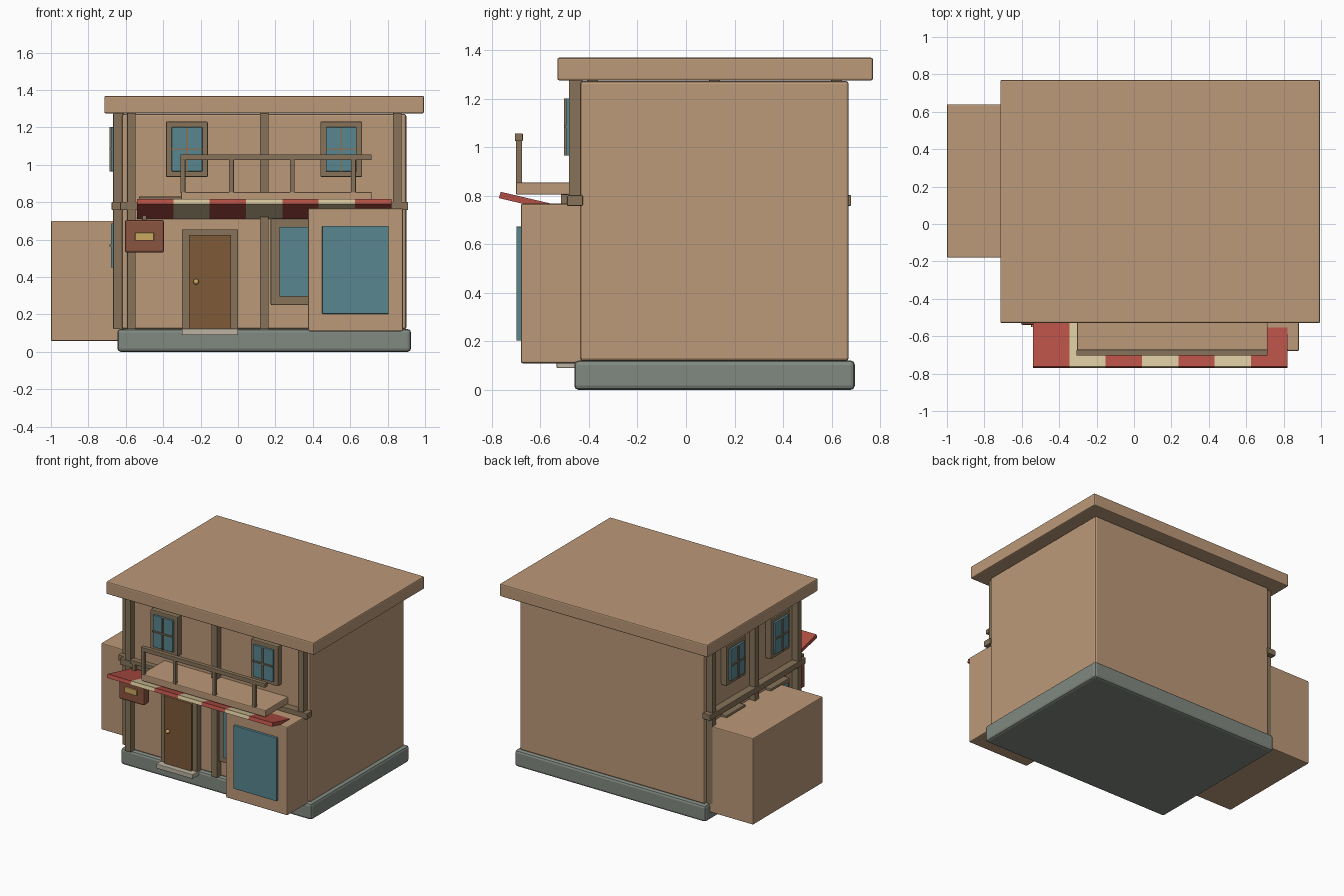
import bpy, bmesh
from mathutils import Vector

if "Cube" in bpy.data.objects:
    bpy.data.objects.remove(bpy.data.objects["Cube"])


def material(name, rgb):
    m = bpy.data.materials.new(name)
    m.diffuse_color = (*rgb, 1)
    m.use_nodes = True
    m.node_tree.nodes["Principled BSDF"].inputs["Base Color"].default_value = m.diffuse_color
    return m


WALL = material("plaster", (0.50, 0.32, 0.19))
TIMBER = material("timber", (0.24, 0.17, 0.10))
GLASS = material("glass", (0.10, 0.24, 0.28))
STONE = material("stone", (0.22, 0.25, 0.22))
RED = material("red_cloth", (0.45, 0.08, 0.06))
CREAM = material("cream_cloth", (0.67, 0.56, 0.33))
DOOR = material("door_wood", (0.21, 0.10, 0.04))
SIGN = material("sign_wood", (0.26, 0.09, 0.05))
GOLD = material("gold", (0.60, 0.40, 0.12))
STEP = material("step_stone", (0.50, 0.45, 0.36))


def finish(name, bm, mat, bevel=0):
    bmesh.ops.recalc_face_normals(bm, faces=bm.faces)
    mesh = bpy.data.meshes.new(name)
    bm.to_mesh(mesh)
    bm.free()
    mesh.materials.append(mat)
    ob = bpy.data.objects.new(name, mesh)
    bpy.context.collection.objects.link(ob)
    if bevel:
        mod = ob.modifiers.new("soft_edges", 'BEVEL')
        mod.width = bevel
        mod.segments = 2
    return ob


def box(name, x, y, z, mat, bevel=0.003):
    """Box from (min, max) pairs."""
    bm = bmesh.new()
    bmesh.ops.create_cube(bm, size=1)
    for v in bm.verts:
        v.co = Vector([r[0] if c < 0 else r[1] for r, c in zip((x, y, z), v.co)])
    return finish(name, bm, mat, bevel)


def wall_box(name, side, u, d, z, mat, bevel=0.003):
    """Box fixed to the front or left wall: u along the wall, d outward from it."""
    if side == "front":
        return box(name, u, (-0.435 - d[1], -0.435 - d[0]), z, mat, bevel)
    return box(name, (-0.62 - d[1], -0.62 - d[0]), u, z, mat, bevel)


def window(name, side, u, z):
    """Four-pane window centred at u, z."""
    w, h = 0.112, 0.148
    wall_box(name + "_frame", side, (u - w, u + w), (-0.01, 0.045), (z - h, z + h), TIMBER, 0.006)
    gw, gh = w - 0.03, h - 0.03
    wall_box(name + "_glass", side, (u - gw, u + gw), (0.03, 0.06), (z - gh, z + gh), GLASS)
    wall_box(name + "_mullion", side, (u - 0.005, u + 0.005), (0.05, 0.068), (z - gh, z + gh), TIMBER, 0)
    wall_box(name + "_crossbar", side, (u - gw, u + gw), (0.05, 0.068), (z - 0.005, z + 0.005), TIMBER, 0)


# Main volumes
box("foundation", (-0.645, 0.925), (-0.46, 0.695), (0, 0.122), STONE, 0.018)
box("main_walls", (-0.62, 0.90), (-0.435, 0.67), (0.12, 1.272), WALL, 0.012)
box("roof_slab", (-0.715, 0.995), (-0.53, 0.77), (1.275, 1.368), WALL, 0.008)
box("side_annex", (-1.0, -0.60), (-0.18, 0.64), (0.058, 0.70), WALL, 0.006)

# Timber frame on the front and left walls
for side, centres, span in (("front", (-0.57, 0.14, 0.852), (-0.63, 0.91)),
                            ("left", (-0.385, 0.118, 0.62), (-0.445, 0.68))):
    for i, u in enumerate(centres):
        wall_box(f"{side}_post_{i}", side, (u - 0.023, u + 0.023), (-0.01, 0.047), (0.122, 1.275), TIMBER)
    wall_box(side + "_beam", side, span, (-0.01, 0.055), (0.758, 0.802), TIMBER, 0.004)

# Windows
for i, u in enumerate((-0.273, 0.552)):
    window(f"front_window_{i}", "front", u, 1.083)
for i, u in enumerate((-0.16, 0.36)):
    window(f"left_upper_window_{i}", "left", u, 1.083)
    window(f"left_lower_window_{i}", "left", u, 0.568)
wall_box("shop_window_frame", "front", (0.175, 0.62), (-0.01, 0.045), (0.25, 0.712), TIMBER, 0.006)
wall_box("shop_window_glass", "front", (0.222, 0.575), (0.03, 0.06), (0.295, 0.668), GLASS)

# Bay with display glass
box("bay", (0.375, 0.882), (-0.68, -0.42), (0.11, 0.767), WALL, 0.008)
box("bay_glass", (0.45, 0.805), (-0.698, -0.67), (0.203, 0.673), GLASS)

# Door
wall_box("door_frame", "front", (-0.30, 0.0), (-0.01, 0.045), (0.12, 0.655), TIMBER)
wall_box("door_panel", "front", (-0.262, -0.037), (0.02, 0.06), (0.122, 0.625), DOOR)
box("door_step", (-0.30, 0.0), (-0.533, -0.43), (0.09, 0.124), STEP, 0.004)
bm = bmesh.new()
bmesh.ops.create_uvsphere(bm, u_segments=12, v_segments=8, radius=0.015)
bmesh.ops.translate(bm, verts=bm.verts, vec=(-0.224, -0.507, 0.375))
for f in bm.faces:
    f.smooth = True
finish("door_knob", bm, GOLD)

# Striped awning, rising outward
profile = ((-0.77, 0.790), (-0.763, 0.816), (-0.43, 0.738), (-0.43, 0.710))
stripe = 1.36 / 7
for i in range(7):
    bm = bmesh.new()
    face = bm.faces.new([bm.verts.new((-0.54 + i * stripe, y, z)) for y, z in profile])
    ext = bmesh.ops.extrude_face_region(bm, geom=[face])["geom"]
    bmesh.ops.translate(bm, verts=[g for g in ext if isinstance(g, bmesh.types.BMVert)],
                        vec=(stripe, 0, 0))
    finish(f"awning_stripe_{i}", bm, CREAM if i % 2 else RED)

# Balcony and railing
box("balcony_floor", (-0.305, 0.715), (-0.70, -0.42), (0.804, 0.855), WALL, 0.006)
box("balcony_rail", (-0.308, 0.715), (-0.704, -0.672), (1.025, 1.056), TIMBER)
for i, x in enumerate((-0.295, -0.035, 0.29, 0.617)):
    box(f"balcony_post_{i}", (x - 0.013, x + 0.013), (-0.70, -0.675), (0.85, 1.03), TIMBER)

# Hanging sign
box("sign_board", (-0.605, -0.395), (-0.54, -0.475), (0.53, 0.705), SIGN, 0.012)
box("sign_plate", (-0.55, -0.45), (-0.552, -0.53), (0.595, 0.637), GOLD)
box("sign_hanger", (-0.512, -0.488), (-0.515, -0.49), (0.70, 0.81), TIMBER)
box("sign_bracket", (-0.53, -0.30), (-0.515, -0.47), (0.802, 0.83), TIMBER)
